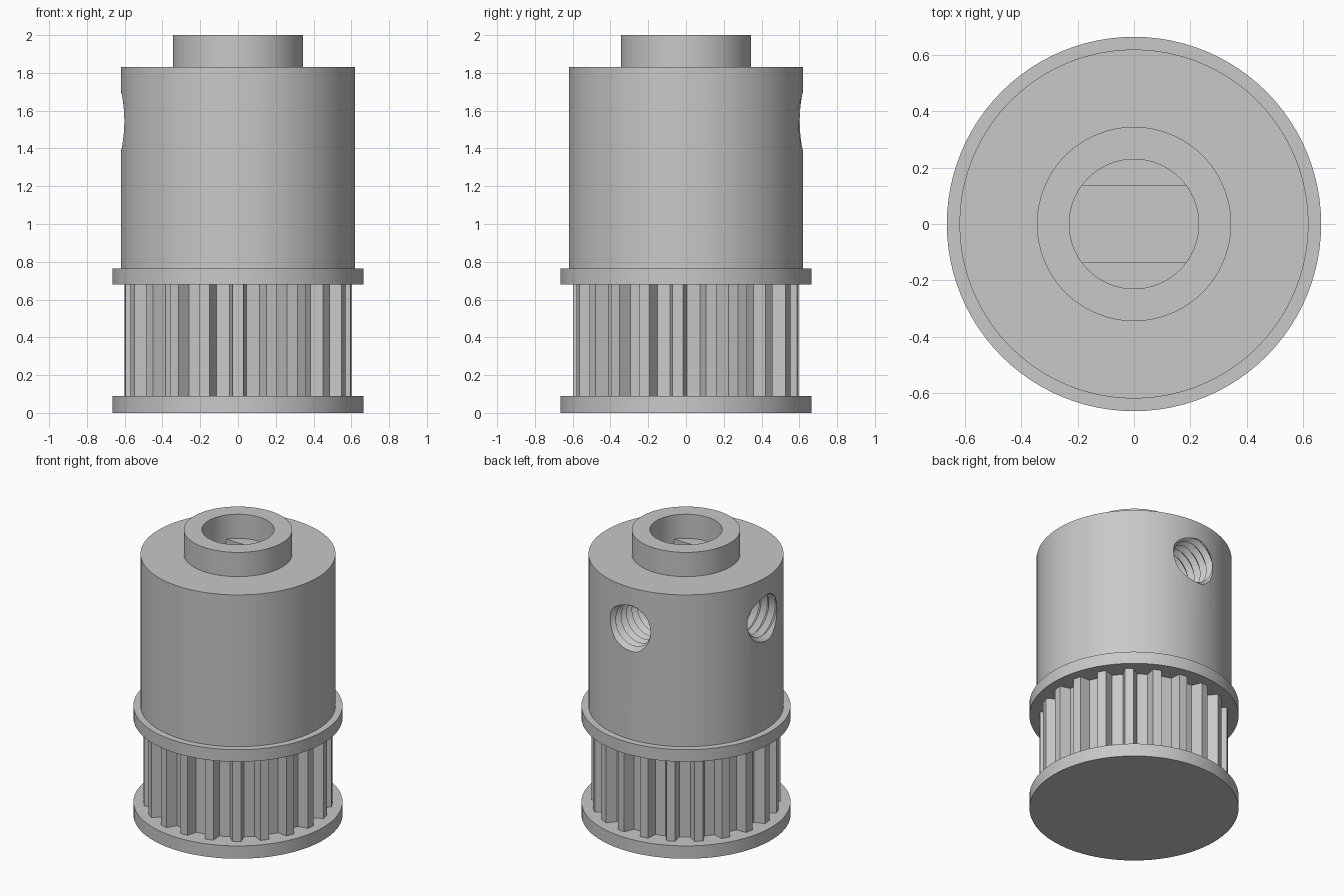
import bpy
import bmesh
from math import sin, cos, asin, pi, tau
from mathutils import Matrix

cube = bpy.data.objects.get("Cube")
if cube:
    bpy.data.objects.remove(cube, do_unlink=True)

grey = bpy.data.materials.new("plain grey")
grey.use_nodes = True
colour = (0.58, 0.58, 0.58, 1)
grey.diffuse_color = colour
grey.node_tree.nodes["Principled BSDF"].inputs["Base Color"].default_value = colour


def make_object(name, bm):
    bmesh.ops.recalc_face_normals(bm, faces=bm.faces)
    mesh = bpy.data.meshes.new(name)
    bm.to_mesh(mesh)
    bm.free()
    mesh.materials.append(grey)
    obj = bpy.data.objects.new(name, mesh)
    bpy.context.collection.objects.link(obj)
    return obj


def prism(name, outline, bottom, top):
    bm = bmesh.new()
    face = bm.faces.new([bm.verts.new((x, y, bottom)) for x, y in outline])
    side = bmesh.ops.extrude_face_region(bm, geom=[face])["geom"]
    moved = [v for v in side if isinstance(v, bmesh.types.BMVert)]
    bmesh.ops.translate(bm, verts=moved, vec=(0, 0, top - bottom))
    return make_object(name, bm)


def arc(radius, start, end, steps):
    angles = [start + (end - start) * i / steps for i in range(steps + 1)]
    return [(radius * cos(a), radius * sin(a)) for a in angles]


def circle(radius, steps=96):
    return arc(radius, 0, tau, steps)[:-1]


def toothed_outline(count, tip, root):
    # each tooth is a trapezoid, the first one facing the front
    half_tip, half_root = asin(0.028 / tip), asin(0.045 / root)
    points = []
    for i in range(count):
        a = -pi / 2 + tau * i / count
        for r, offset in ((root, -half_root), (tip, -half_tip),
                          (tip, half_tip), (root, half_root)):
            points.append((r * cos(a + offset), r * sin(a + offset)))
    return points


def threaded_cutter(name, angle, start, length, height):
    # helical grid along x, alternating between thread crest and root
    pitch, n = 0.06, 40
    rows = 2 * round(length / pitch)
    bm = bmesh.new()
    grid = []
    for k in range(rows):
        r = 0.175 if k % 2 else 0.145
        grid.append([bm.verts.new((start + pitch * (k / 2 + j / n),
                                   r * cos(tau * j / n), r * sin(tau * j / n)))
                     for j in range(n)])
    for k in range(rows - 1):
        for j in range(n - 1):
            bm.faces.new((grid[k][j], grid[k][j + 1],
                          grid[k + 1][j + 1], grid[k + 1][j]))
        if k + 3 < rows:
            bm.faces.new((grid[k][-1], grid[k + 2][0],
                          grid[k + 3][0], grid[k + 1][-1]))
    # close both ends with fans, including the step of the helix
    inner = grid[0] + [grid[2][0], grid[1][0]]
    outer = grid[-1] + [grid[-2][-1], grid[-3][-1]]
    for loop, x in ((inner, start), (outer, start + pitch * (rows / 2 + 1))):
        centre = bm.verts.new((x, 0, 0))
        for a, b in zip(loop, loop[1:] + loop[:1]):
            bm.faces.new((a, b, centre))
    bmesh.ops.transform(bm, verts=bm.verts, matrix=Matrix.Translation(
        (0, 0, height)) @ Matrix.Rotation(angle, 4, "Z"))
    return make_object(name, bm)


def cut(obj, *cutters):
    bpy.context.view_layer.objects.active = obj
    for cutter in cutters:
        mod = obj.modifiers.new("cut", "BOOLEAN")
        mod.operation = "DIFFERENCE"
        mod.solver = "EXACT"
        mod.object = cutter
        bpy.ops.object.modifier_apply(modifier=mod.name)


# stacked parts of the pulley
lower_flange = prism("lower_flange", circle(0.665), 0, 0.09)
toothed_band = prism("toothed_band", toothed_outline(21, 0.6, 0.53), 0.09, 0.68)
upper_flange = prism("upper_flange", circle(0.665), 0.68, 0.765)
hub = prism("hub", circle(0.62), 0.765, 1.83)
collar = prism("collar", circle(0.345), 1.83, 2)

# shaft bore: round in the collar, two flats below it
bore, flat = 0.23, 0.135
a = asin(flat / bore)
slot = prism("slot_cutter", arc(bore, -a, a, 16) + arc(bore, pi - a, pi + a, 16),
             0.03, 1.95)
round_bore = prism("bore_cutter", circle(bore, 64), 1.7, 2.1)

# threaded set screw holes at the back and the side
back_screw = threaded_cutter("back_screw_cutter", pi / 2, 0, 0.72, 1.555)
side_screw = threaded_cutter("side_screw_cutter", pi, 0, 0.72, 1.555)

cut(toothed_band, slot)
cut(upper_flange, slot)
cut(hub, slot, back_screw, side_screw)
cut(collar, round_bore)
for helper in (slot, round_bore, back_screw, side_screw):
    bpy.data.objects.remove(helper, do_unlink=True)

# smooth round walls, sharp edges
bpy.ops.object.select_all(action="DESELECT")
for part in (lower_flange, upper_flange, hub, collar):
    part.select_set(True)
bpy.context.view_layer.objects.active = hub
bpy.ops.object.shade_smooth_by_angle()
